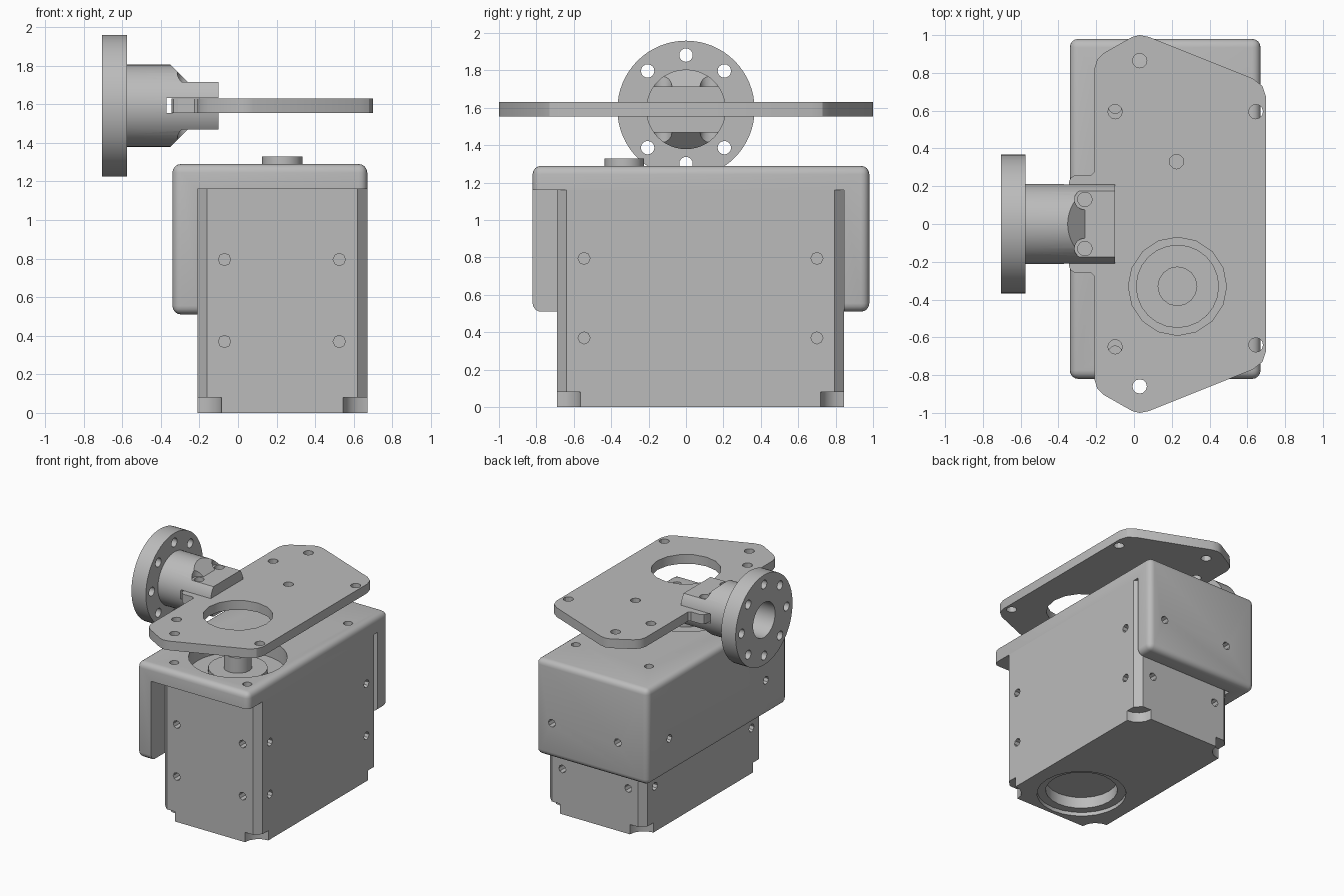
import bpy, bmesh
from math import radians, sin, cos, pi
from mathutils import Matrix, Vector

cube = bpy.data.objects.get("Cube")
if cube:
    bpy.data.objects.remove(cube, do_unlink=True)

grey = bpy.data.materials.new("machined grey")
grey.use_nodes = True
COLOUR = (0.5, 0.5, 0.5, 1)
grey.diffuse_color = COLOUR
grey.node_tree.nodes["Principled BSDF"].inputs["Base Color"].default_value = COLOUR

cutters = []


def make(name, bm):
    bmesh.ops.recalc_face_normals(bm, faces=bm.faces[:])
    mesh = bpy.data.meshes.new(name)
    bm.to_mesh(mesh)
    bm.free()
    mesh.materials.append(grey)
    obj = bpy.data.objects.new(name, mesh)
    bpy.context.scene.collection.objects.link(obj)
    return obj


def box(name, lo, hi, bevel=0):
    lo, hi = Vector(lo), Vector(hi)
    bm = bmesh.new()
    bmesh.ops.create_cube(bm, size=1, matrix=Matrix.Translation((lo + hi) / 2)
                          @ Matrix.Diagonal((*(hi - lo), 1)))
    if bevel:
        bmesh.ops.bevel(bm, geom=bm.edges[:], offset=bevel, segments=4,
                        profile=0.5, affect='EDGES')
    return make(name, bm)


def cylinders(name, centres, radius, depth, axis='Z', sides=16):
    """Equal cylinders centred on the given points."""
    turn = {'X': Matrix.Rotation(pi / 2, 4, 'Y'),
            'Y': Matrix.Rotation(pi / 2, 4, 'X'), 'Z': Matrix.Identity(4)}[axis]
    bm = bmesh.new()
    for centre in centres:
        bmesh.ops.create_cone(bm, cap_ends=True, segments=sides, radius1=radius,
                              radius2=radius, depth=depth,
                              matrix=Matrix.Translation(centre) @ turn)
    return make(name, bm)


def prism(name, points, lo, hi, axis='Z'):
    """Outline in XY (or XZ) carried from lo to hi along the remaining axis."""
    bm = bmesh.new()
    ends = []
    for level in (lo, hi):
        ends.append([bm.verts.new((a, b, level) if axis == 'Z' else (a, level, b))
                     for a, b in points])
    near, far = ends
    bm.faces.new(near)
    bm.faces.new(far[::-1])
    for i in range(len(points)):
        bm.faces.new((near[i - 1], far[i - 1], far[i], near[i]))
    return make(name, bm)


def combine(obj, tool, operation='DIFFERENCE'):
    tool.hide_render = True
    cutters.append(tool)
    mod = obj.modifiers.new("cut", 'BOOLEAN')
    mod.operation, mod.solver, mod.object = operation, 'MANIFOLD', tool


def finish(obj):
    """Bake the cuts, then smooth all but the sharp edges."""
    if obj.modifiers:
        graph = bpy.context.evaluated_depsgraph_get()
        baked = bpy.data.meshes.new_from_object(obj.evaluated_get(graph))
        obj.modifiers.clear()
        obj.data = baked
    obj.data.shade_smooth()
    obj.data.set_sharp_from_angle(angle=radians(30))


# Shared layout
X0, X1, Y0, Y1, TOP = -0.21, 0.67, -0.69, 0.845, 1.16
SHAFT = (0.23, -0.33)
SCREW_X, SCREW_Y, SCREW_Z = (-0.07, 0.525), (-0.545, 0.70), (0.37, 0.795)
AXIS_Z = 1.592

# Gearbox body: chamfered upright block
c = 0.05
body = prism("gearbox_body", [
    (X0 + c, Y0), (X1 - c, Y0), (X1, Y0 + c), (X1, Y1 - c),
    (X1 - c, Y1), (X0 + c, Y1), (X0, Y1 - c), (X0, Y0 + c)], 0, TOP)
# Corner notches at the foot
combine(body, cylinders("notch", [(x, y, 0) for x in (X0, X1) for y in (Y0, Y1)],
                        0.125, 0.16))
# Stepped bearing recess underneath
combine(body, cylinders("recess", [(*SHAFT, 0)], 0.33, 0.06, sides=24))
combine(body, cylinders("recess", [(*SHAFT, 0)], 0.265, 0.24, sides=24))
# Screw holes on all four sides
combine(body, cylinders("screws", [(x, y, z) for x in SCREW_X for y in (Y0, Y1)
                                   for z in SCREW_Z], 0.032, 0.16, 'Y', 8))
combine(body, cylinders("screws", [(x, y, z) for x in (X0, X1) for y in SCREW_Y
                                   for z in SCREW_Z], 0.032, 0.16, 'X', 8))
finish(body)

# Output shaft and its collar
finish(cylinders("shaft_collar", [(*SHAFT, 1.17)], 0.22, 0.07, sides=24))
finish(cylinders("output_shaft", [(*SHAFT, 1.23)], 0.105, 0.2, sides=16))

# Cover: rounded block hollowed so a top, a back and one side wall remain
cover = box("cover", (-0.34, -0.82, 0.51), (X1, 0.98, 1.29), 0.045)
combine(cover, box("hollow", (X0, -2, 0), (2, Y1, TOP)))
combine(cover, cylinders("shaft_opening", [(*SHAFT, 1.25)], 0.365, 0.4, sides=32))
combine(cover, cylinders("screws", [(x, y, 1.25) for x in (-0.1, 0.56)
                                    for y in (-0.68, 0.62)], 0.035, 0.3, 'Z', 12))
combine(cover, cylinders("screws", [(x, 0.92, SCREW_Z[1]) for x in SCREW_X],
                         0.032, 0.3, 'Y', 8))
combine(cover, cylinders("screws", [(-0.28, y, SCREW_Z[1]) for y in SCREW_Y],
                         0.032, 0.3, 'X', 8))
finish(cover)

# Mounting plate: half outline mirrored front to back
half = [(0.70, 0.67), (0.68, 0.73), (0.63, 0.77), (0.08, 0.99), (0.03, 1.0),
        (-0.01, 0.99), (-0.16, 0.905), (-0.195, 0.87), (-0.21, 0.82),
        (-0.21, 0.275), (-0.225, 0.26), (-0.31, 0.26), (-0.335, 0.245),
        (-0.345, 0.22)]
plate = prism("mounting_plate", half + [(x, -y) for x, y in reversed(half)],
              1.555, 1.63)
combine(plate, cylinders("opening", [(*SHAFT, 1.59)], 0.26, 0.3, sides=16))
combine(plate, cylinders("bolt_holes", [
    (x, y, 1.59) for x, y in ((0.03, 0.865), (0.03, -0.86), (-0.1, 0.595),
                              (0.645, 0.595), (-0.1, -0.65), (0.645, -0.64),
                              (0.225, 0.33))], 0.038, 0.3, 'Z', 12))
finish(plate)

# Forked stem: round bar trimmed to a flat tongue, slotted for the plate
stem = cylinders("forked_stem", [(-0.345, 0, AXIS_Z)], 0.213, 0.49, 'X', 48)
upper = [(-0.7, 0.3), (-0.44, 0.3), (-0.26, 0.123), (0, 0.123)]
outline = [(x, AXIS_Z + z) for x, z in upper]
outline += [(x, AXIS_Z - z) for x, z in reversed(upper)]
combine(stem, prism("trim", outline, -0.5, 0.5, 'Y'), 'INTERSECT')
combine(stem, box("slot", (-0.37, -1, 1.554), (0.2, 1, 1.631)))
pins = [(-0.26, 0.13), (-0.26, -0.13)]
combine(stem, cylinders("pin_holes", [(*p, AXIS_Z) for p in pins], 0.038, 0.8))
# Spot faces around the pin holes, above and below
combine(stem, cylinders("seats", [(*p, AXIS_Z + s * 0.273) for p in pins
                                  for s in (1, -1)], 0.055, 0.3))
combine(stem, cylinders("bore", [(-0.6, 0, AXIS_Z)], 0.142, 0.4, 'X', 32))
finish(stem)

# Round flange with a ring of bolt holes
flange = cylinders("flange", [(-0.64, 0, AXIS_Z)], 0.367, 0.13, 'X', 64)
combine(flange, cylinders("bore", [(-0.64, 0, AXIS_Z)], 0.142, 0.4, 'X', 32))
ring = [(-0.64, 0.29 * sin(a), AXIS_Z + 0.29 * cos(a))
        for a in (i * pi / 4 for i in range(8))]
combine(flange, cylinders("bolts", ring, 0.036, 0.4, 'X', 16))
finish(flange)

# Cutting tools are no longer needed
for tool in cutters:
    bpy.data.objects.remove(tool, do_unlink=True)
